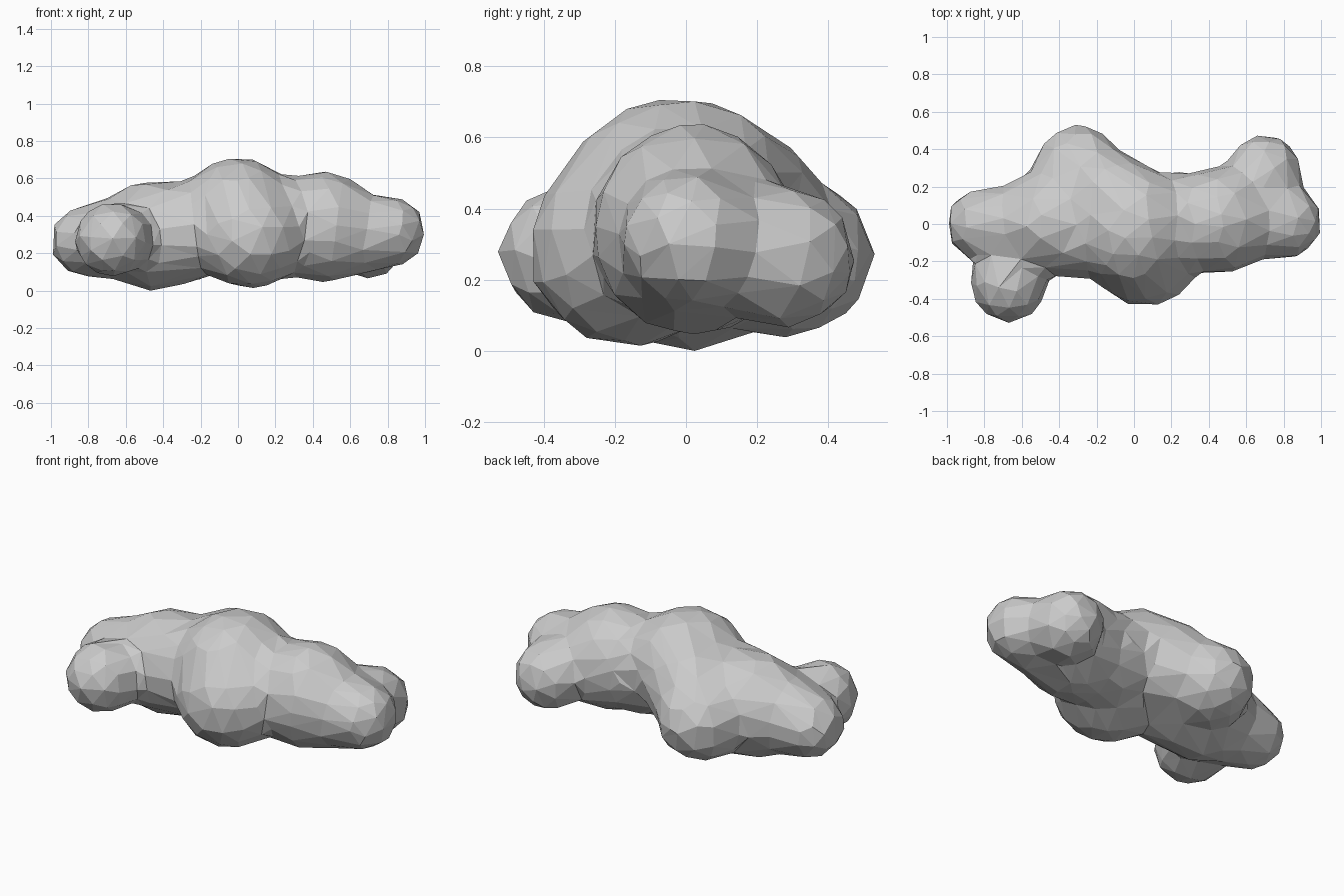
import bpy
import bmesh
from mathutils import Matrix

cube = bpy.data.objects.get("Cube")
if cube:
    bpy.data.objects.remove(cube, do_unlink=True)

# Pale grey material
grey = bpy.data.materials.new("pale_grey")
grey.use_nodes = True
colour = (0.6, 0.6, 0.6, 1)
grey.diffuse_color = colour
grey.node_tree.nodes["Principled BSDF"].inputs["Base Color"].default_value = colour

# Lobes of the cloud: centre and radii
lobes = [
    ((0.0, -0.02, 0.42), (0.30, 0.33, 0.29)),     # crown
    ((0.06, -0.16, 0.29), (0.29, 0.28, 0.275)),   # front belly
    ((-0.46, 0.01, 0.295), (0.29, 0.27, 0.29)),   # right shoulder
    ((-0.31, 0.0, 0.31), (0.26, 0.29, 0.27)),     # right waist
    ((-0.30, 0.27, 0.27), (0.235, 0.255, 0.225)), # back lobe
    ((-0.13, 0.13, 0.37), (0.25, 0.26, 0.26)),    # back ridge
    ((-0.81, 0.0, 0.265), (0.19, 0.18, 0.18)),    # right tip
    ((-0.67, 0.0, 0.28), (0.21, 0.20, 0.21)),     # right neck
    ((-0.67, -0.315, 0.275), (0.195, 0.205, 0.19)), # front lobe
    ((0.24, 0.0, 0.34), (0.26, 0.275, 0.27)),     # left waist
    ((0.46, 0.02, 0.34), (0.28, 0.28, 0.295)),    # left shoulder
    ((0.64, 0.02, 0.31), (0.22, 0.21, 0.22)),     # left neck
    ((0.81, 0.01, 0.315), (0.19, 0.185, 0.18)),   # left tip
    ((0.70, 0.27, 0.265), (0.19, 0.205, 0.19)),   # back left lobe
]

# Join the lobes, enlarged a little because softening shrinks small ones
bm = bmesh.new()
for centre, radii in lobes:
    grown = [r + 0.003 / r for r in radii]
    place = Matrix.Translation(centre) @ Matrix.Diagonal((*grown, 1))
    bmesh.ops.create_icosphere(bm, subdivisions=3, radius=1, matrix=place)
mesh = bpy.data.meshes.new("cloud")
bm.to_mesh(mesh)
bm.free()
cloud = bpy.data.objects.new("cloud", mesh)
bpy.context.collection.objects.link(cloud)

# Fuse, soften the seams and reduce to large facets
remesh = cloud.modifiers.new("fuse", "REMESH")
remesh.mode = "VOXEL"
remesh.voxel_size = 0.035
soften = cloud.modifiers.new("soften", "SMOOTH")
soften.factor = 0.5
soften.iterations = 22
facet = cloud.modifiers.new("facet", "DECIMATE")
facet.ratio = 0.055

# Apply the modifiers
graph = bpy.context.evaluated_depsgraph_get()
faceted = bpy.data.meshes.new_from_object(cloud.evaluated_get(graph))
cloud.modifiers.clear()
cloud.data = faceted

# Rest the cloud on the ground
lowest = min(v.co.z for v in faceted.vertices)
faceted.transform(Matrix.Translation((0, 0, -lowest)))

# Flat shading and colour
faceted.materials.clear()
faceted.materials.append(grey)
for face in faceted.polygons:
    face.use_smooth = False
    face.material_index = 0
